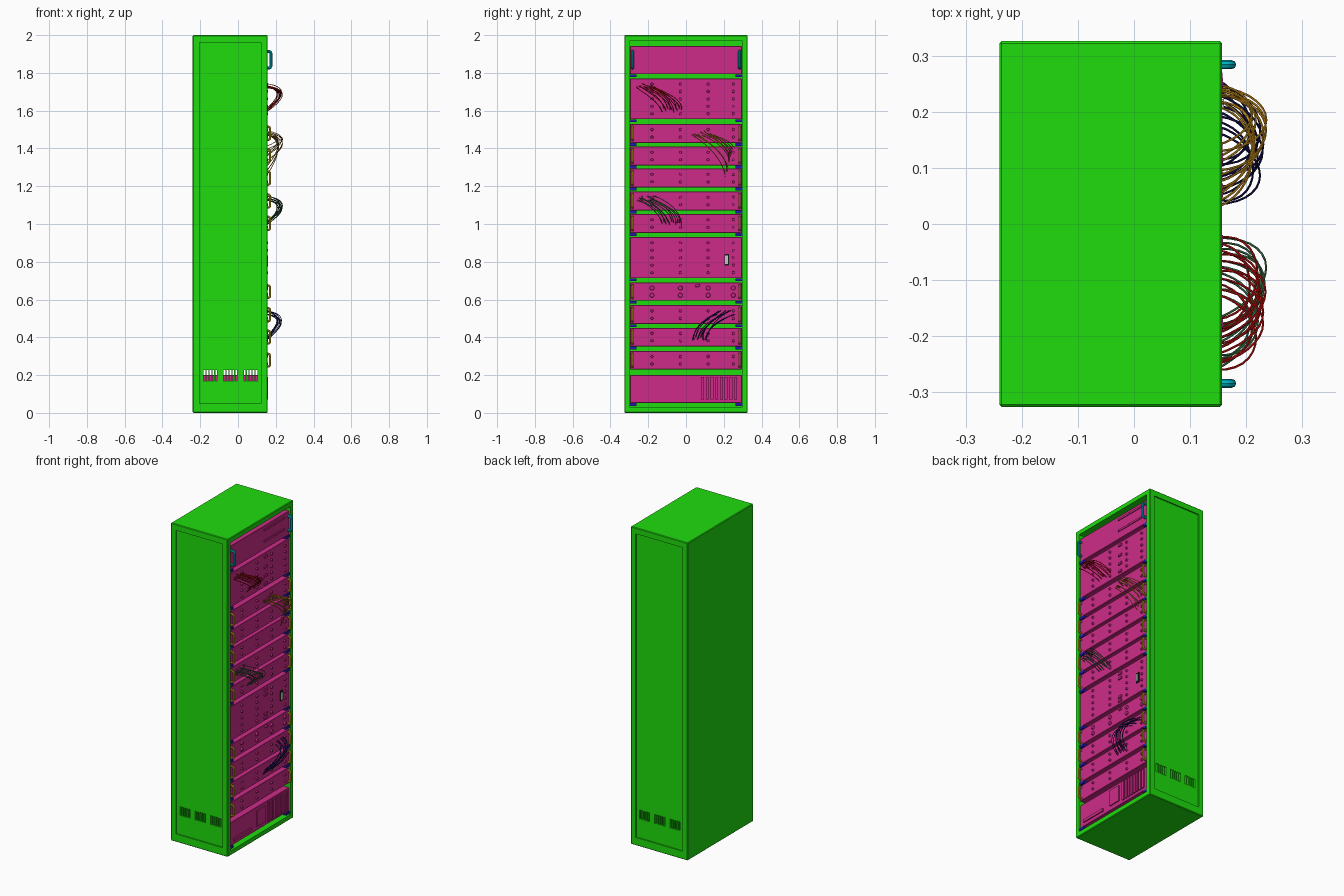
import bpy, bmesh, math, random
from mathutils import Matrix, Vector

if "Cube" in bpy.data.objects:
    bpy.data.objects.remove(bpy.data.objects["Cube"])

random.seed(4)
FACE = 0.15          # x of the equipment fronts


def mat(name, r, g, b):
    m = bpy.data.materials.new(name)
    m.diffuse_color = (r, g, b, 1)
    m.use_nodes = True
    m.node_tree.nodes["Principled BSDF"].inputs["Base Color"].default_value = m.diffuse_color
    return m


GREEN = mat("cabinet_green", 0.013, 0.72, 0.004)
PINK = mat("unit_pink", 0.62, 0.024, 0.25)
BLUE = mat("rail_blue", 0.02, 0.01, 0.45)
YELLOW = mat("handle_yellow", 0.7, 0.5, 0.01)
CYAN = mat("handle_cyan", 0.0, 0.45, 0.55)
WHITE = mat("switch_white", 0.8, 0.8, 0.8)
BLACK = mat("switch_black", 0.01, 0.01, 0.01)
RED = mat("cable_red", 0.6, 0.005, 0.005)
ORANGE = mat("cable_orange", 0.6, 0.28, 0.01)
DKGREEN = mat("cable_green", 0.05, 0.2, 0.07)
NAVY = mat("cable_navy", 0.012, 0.01, 0.12)


def boxes(name, items, material, bevel=0):
    """One object from boxes given as (x0, x1, y0, y1, z0, z1)."""
    bm = bmesh.new()
    for x0, x1, y0, y1, z0, z1 in items:
        m = Matrix.Translation(((x0 + x1) / 2, (y0 + y1) / 2, (z0 + z1) / 2))
        bmesh.ops.create_cube(bm, size=1, matrix=m @ Matrix.Diagonal((x1 - x0, y1 - y0, z1 - z0, 1)))
    if bevel:
        bmesh.ops.bevel(bm, geom=bm.edges[:], offset=bevel, segments=1, affect='EDGES')
    return finish(name, bm, material)


def finish(name, bm, material):
    me = bpy.data.meshes.new(name)
    bm.to_mesh(me)
    bm.free()
    ob = bpy.data.objects.new(name, me)
    bpy.context.collection.objects.link(ob)
    if material:
        me.materials.append(material)
    return ob


def activate(ob):
    bpy.ops.object.select_all(action='DESELECT')
    ob.select_set(True)
    bpy.context.view_layer.objects.active = ob


def cut(target, items):
    cutter = boxes("cutter", items, None)
    cutter.hide_render = True
    mod = target.modifiers.new("cut", 'BOOLEAN')
    mod.operation, mod.solver, mod.object = 'DIFFERENCE', 'EXACT', cutter
    activate(target)
    bpy.ops.object.modifier_apply(modifier=mod.name)
    bpy.data.objects.remove(cutter)


def tubes(name, paths, radius, material, res=1):
    """Bezier tubes; each path is a list of (point, left handle, right handle)."""
    cu = bpy.data.curves.new(name, 'CURVE')
    cu.dimensions = '3D'
    cu.bevel_depth, cu.bevel_resolution, cu.resolution_u = radius, res, 14 if res == 1 else 5
    for path in paths:
        sp = cu.splines.new('BEZIER')
        sp.bezier_points.add(len(path) - 1)
        for bp, (co, hl, hr) in zip(sp.bezier_points, path):
            bp.handle_left_type = bp.handle_right_type = 'FREE'
            bp.co, bp.handle_left, bp.handle_right = co, hl, hr
    cu.materials.append(material)
    ob = bpy.data.objects.new(name, cu)
    bpy.context.collection.objects.link(ob)
    activate(ob)
    bpy.ops.object.convert(target='MESH')
    bpy.ops.object.shade_smooth_by_angle()


# cabinet shell: open on +x, recessed side panels with vent slots
cab = boxes("cabinet", [(-0.24, 0.157, -0.326, 0.326, 0, 2)], GREEN, 0.004)
cut(cab, [(-0.222, 0.3, -0.298, 0.298, 0.03, 1.97)])
cut(cab, [(-0.205, 0.122, s * 0.37 - 0.052, s * 0.37 + 0.052, 0.05, 1.962) for s in (-1, 1)])
cut(cab, [(x + i * 0.0155, x + i * 0.0155 + 0.0095, -0.4, 0.4, 0.17, 0.226)
          for x in (-0.182, -0.076, 0.031) for i in range(5)])

# equipment units from top to bottom (z low, z high)
units = [(1.793, 1.942), (1.555, 1.77), (1.43, 1.53), (1.31, 1.41), (1.193, 1.293),
         (1.072, 1.172), (0.953, 1.053), (0.713, 0.93), (0.594, 0.69), (0.47, 0.57),
         (0.352, 0.45), (0.23, 0.328), (0.053, 0.2)]
for i, (a, b) in enumerate(units):
    boxes(f"unit_{i + 1}", [(-0.2, FACE, -0.296, 0.296, a, b)], PINK, 0.002)

# blue support rails under the units
boxes("support_rails", [(-0.2, 0.153, min(s * 0.262, s * 0.298), max(s * 0.262, s * 0.298), a - 0.016, a - 0.001)
                        for i, (a, b) in enumerate(units) if i != 11 for s in (-1, 1)], BLUE)


# pull handles
def handle_path(y, z0, z1, x):
    r = 0.012
    def p(px, pz, lx, lz, rx, rz):
        return Vector((px, y, pz)), Vector((lx, y, lz)), Vector((rx, y, rz))
    k = r * 0.45
    return [p(FACE - 0.005, z0, FACE - 0.01, z0, FACE, z0),
            p(x - r, z0, x - r - 0.003, z0, x - k, z0),
            p(x, z0 + r, x, z0 + k, x, z0 + r + 0.01),
            p(x, z1 - r, x, z1 - r - 0.01, x, z1 - k),
            p(x - r, z1, x - k, z1, x - r - 0.003, z1),
            p(FACE - 0.005, z1, FACE, z1, FACE - 0.01, z1)]


tubes("large_handles", [handle_path(s * 0.284, 1.826, 1.914, 0.174) for s in (-1, 1)], 0.008, CYAN, 2)
tubes("small_handles", [handle_path(s * 0.283, units[i][0] + 0.015, units[i][1] - 0.015, 0.17)
                        for i in (2, 3, 4, 5, 6, 8, 9, 10, 11) for s in (-1, 1)], 0.006, YELLOW, 2)

# round buttons on the fronts
bm = bmesh.new()


def button(y, z, r):
    bmesh.ops.create_cone(bm, cap_ends=True, segments=12, radius1=r, radius2=r * 0.8, depth=0.012,
                          matrix=Matrix.Translation((FACE + 0.003, y, z)) @ Matrix.Rotation(math.pi / 2, 4, 'Y'))


for i, (a, b) in enumerate(units[1:12], 1):
    rows = 5 if b - a > 0.15 else 2
    for k in range(rows):
        z = a + (b - a) * (k + 0.75) / (rows + 0.5)
        for y in (-0.18, -0.03, 0.117, 0.25):
            button(y, z, 0.013 if i == 8 else 0.008)
for y in (0.055, 0.065):
    button(y, 0.675, 0.009)
buttons = finish("buttons", bm, PINK)
activate(buttons)
bpy.ops.object.shade_smooth_by_angle()

# square keys on the tall units
boxes("square_keys", [(FACE - 0.002, 0.157, 0.045, 0.073, z, z + 0.014)
                      for z in (1.74, 1.675, 1.62, 1.57, 0.9, 0.87, 0.75, 0.725)], PINK)

# slot trims on the top unit
boxes("slot_trims", [(FACE - 0.002, 0.155, y, y + 0.098, z, z + 0.012)
                     for y in (0.042, 0.147) for z in (1.912, 1.84)], PINK)

# rocker switch
boxes("switch_frame", [(FACE - 0.002, 0.156, 0.203, 0.227, 0.78, 0.842)], BLACK)
boxes("switch_rocker", [(FACE, 0.16, 0.207, 0.223, 0.787, 0.832)], WHITE)

# bottom unit: ribs, cover plate and bar
boxes("bottom_ribs", [(FACE - 0.002, 0.158, 0.08 + i * 0.025, 0.095 + i * 0.025, 0.07, 0.19)
                      for i in range(8)], PINK)
boxes("bottom_plate", [(FACE - 0.002, 0.157, -0.03, 0.05, 0.08, 0.18)], PINK)
boxes("bottom_bar", [(FACE - 0.002, 0.157, -0.26, -0.09, 0.075, 0.093)], PINK)


# looping patch cables: start y range, start z, end y range, end z range
def bundle(name, ya, za, yb, zb, material, count=11):
    paths = []
    for i in range(count):
        t = i / (count - 1)
        a = Vector((FACE - 0.005, ya[0] + (ya[1] - ya[0]) * t, za + random.uniform(-0.015, 0.01)))
        b = Vector((FACE - 0.005, yb[0] + (yb[1] - yb[0]) * t,
                    zb[0] + (zb[1] - zb[0]) * t + random.uniform(-0.012, 0.012)))
        reach = random.uniform(0.08, 0.122)
        dy, dz = b.y - a.y, b.z - a.z
        h1 = a + Vector((reach, dy * random.uniform(-0.1, 0.35), dz * 0.1))
        h2 = b + Vector((reach, dy * random.uniform(-0.2, 0.15), -dz * 0.55))
        paths.append([(a, a, h1), (b, h2, b)])
    tubes(name, paths, 0.002, material)


bundle("red_cables", (-0.26, -0.17), 1.735, (-0.125, -0.025), (1.6, 1.6), RED)
bundle("orange_cables", (0.028, 0.14), 1.485, (0.21, 0.25), (1.25, 1.42), ORANGE)
bundle("green_cables", (-0.26, -0.17), 1.14, (-0.125, -0.025), (1.0, 1.0), DKGREEN)
bundle("navy_cables", (0.26, 0.165), 0.535, (0.115, 0.035), (0.39, 0.39), NAVY)
